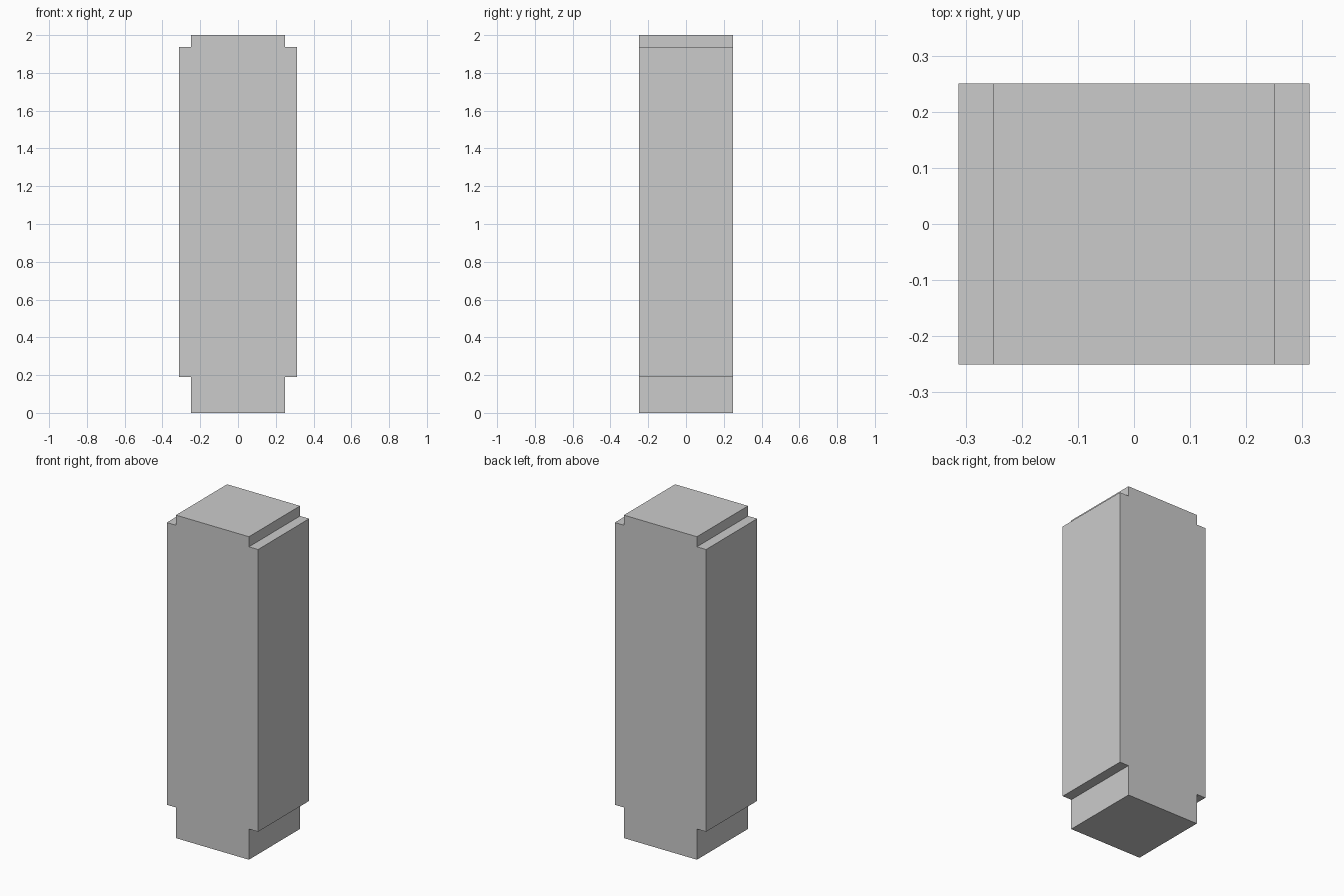
import bpy
import bmesh

if "Cube" in bpy.data.objects:
    bpy.data.objects.remove(bpy.data.objects["Cube"])

HALF_DEPTH = 0.25

# Right half of the stepped front outline, bottom to top (x, z)
half = [(0.25, 0.0), (0.25, 0.19), (0.3125, 0.19),
        (0.3125, 1.9375), (0.25, 1.9375), (0.25, 2.0)]
outline = half + [(-x, z) for x, z in reversed(half)]

# Stepped block: outline extruded from front to back
bm = bmesh.new()
front = bm.faces.new([bm.verts.new((x, -HALF_DEPTH, z)) for x, z in outline])
result = bmesh.ops.extrude_face_region(bm, geom=[front], use_keep_orig=True)
back_verts = [v for v in result["geom"] if isinstance(v, bmesh.types.BMVert)]
bmesh.ops.translate(bm, verts=back_verts, vec=(0, 2 * HALF_DEPTH, 0))
bmesh.ops.recalc_face_normals(bm, faces=bm.faces)

mesh = bpy.data.meshes.new("stepped_pillar")
bm.to_mesh(mesh)
bm.free()
pillar = bpy.data.objects.new("stepped_pillar", mesh)
bpy.context.collection.objects.link(pillar)
